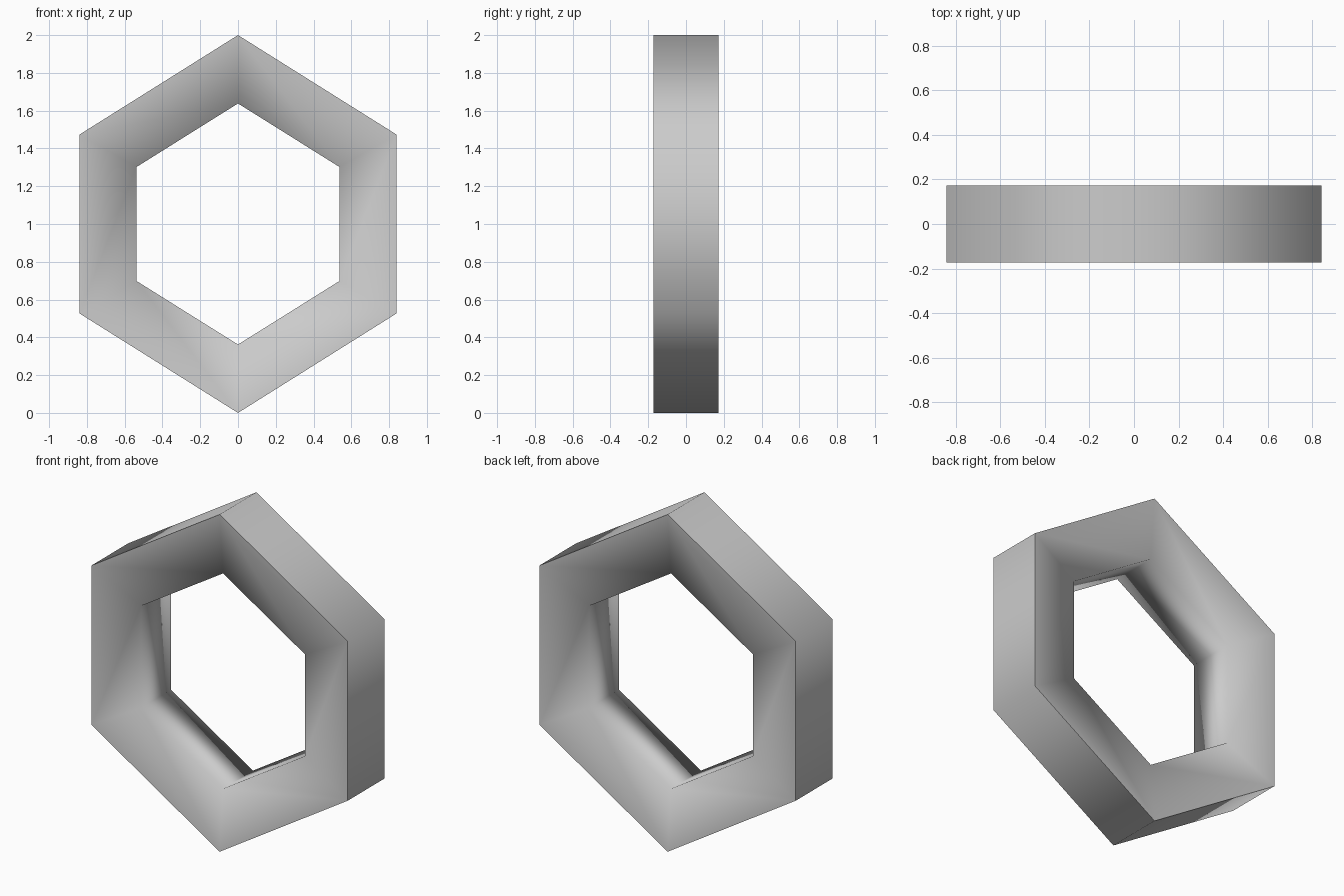
import bpy
import bmesh

cube = bpy.data.objects.get("Cube")
if cube:
    bpy.data.objects.remove(cube, do_unlink=True)

# Plain grey
grey = bpy.data.materials.new("plain_grey")
grey.use_nodes = True
colour = (0.6, 0.6, 0.6, 1)
grey.diffuse_color = colour
grey.node_tree.nodes["Principled BSDF"].inputs["Base Color"].default_value = colour


def hexagon(bm, half_width, half_height, shoulder, y):
    """Slightly narrow hexagon standing on a corner, as a loop of vertices."""
    points = [(0, half_height), (half_width, shoulder), (half_width, -shoulder),
              (0, -half_height), (-half_width, -shoulder), (-half_width, shoulder)]
    return [bm.verts.new((x, y, z + 1)) for x, z in points]


# Frame: outer and inner rims joined by four bands of faces
bm = bmesh.new()
rims = [hexagon(bm, 0.84, 1.0, 0.473, -0.172),
        hexagon(bm, 0.537, 0.638, 0.302, -0.14),
        hexagon(bm, 0.537, 0.638, 0.302, 0.14),
        hexagon(bm, 0.84, 1.0, 0.473, 0.172)]
for i, a in enumerate(rims):
    b = rims[(i + 1) % len(rims)]
    for j in range(6):
        k = (j + 1) % 6
        bm.faces.new((a[j], a[k], b[k], b[j])).smooth = True
bmesh.ops.recalc_face_normals(bm, faces=bm.faces)

# Crisp outer rims, soft everywhere else
for rim in (rims[0], rims[-1]):
    for j in range(6):
        bm.edges.get((rim[j], rim[(j + 1) % 6])).smooth = False

mesh = bpy.data.meshes.new("hexagonal_frame")
bm.to_mesh(mesh)
bm.free()
mesh.materials.append(grey)
frame = bpy.data.objects.new("hexagonal_frame", mesh)
bpy.context.collection.objects.link(frame)
